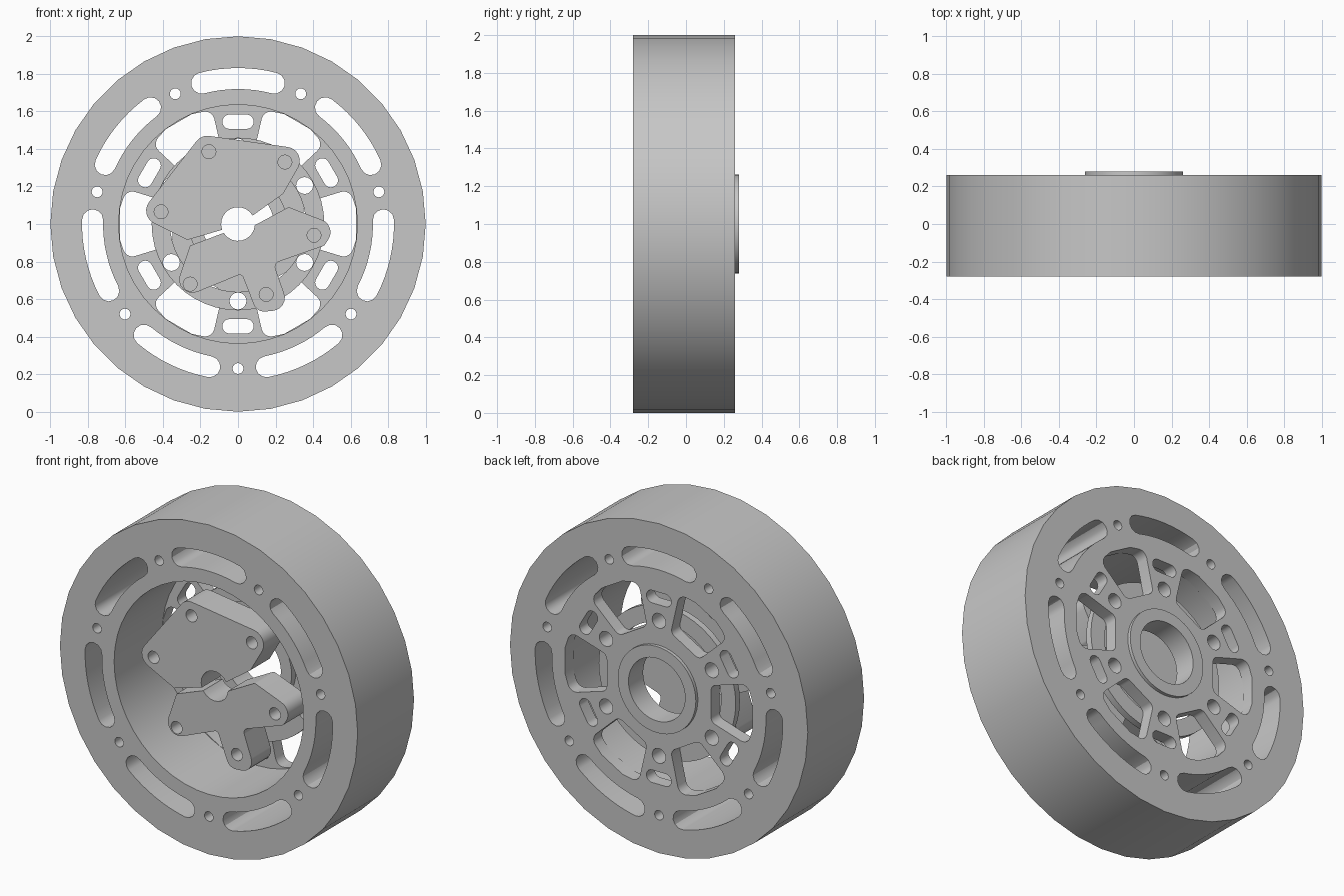
import bpy, bmesh, math
from mathutils import Vector

if "Cube" in bpy.data.objects:
    bpy.data.objects.remove(bpy.data.objects["Cube"])

gray = bpy.data.materials.new("plain_gray")
gray.diffuse_color = (0.57, 0.57, 0.57, 1)
gray.use_nodes = True
gray.node_tree.nodes["Principled BSDF"].inputs["Base Color"].default_value = gray.diffuse_color


def polar(r, deg):
    a = math.radians(deg)
    return Vector((r * math.cos(a), r * math.sin(a)))


def circle(r, n=48, c=(0, 0)):
    return [Vector(c) + polar(r, 90 + 360 * i / n) for i in range(n)]


def turn(loop, deg):
    a = math.radians(deg)
    c, s = math.cos(a), math.sin(a)
    return [Vector((p[0] * c - p[1] * s, p[0] * s + p[1] * c)) for p in loop]


def rounded(corners, steps=6):
    """Closed outline from (x, z, fillet radius) corners."""
    out, n = [], len(corners)
    for i, (x, z, r) in enumerate(corners):
        p = Vector((x, z))
        if r == 0:
            out.append(p)
            continue
        a = (Vector(corners[i - 1][:2]) - p).normalized()
        b = (Vector(corners[(i + 1) % n][:2]) - p).normalized()
        half = a.angle(b) / 2
        d = r / math.tan(half)
        centre = p + (a + b).normalized() * (r / math.sin(half))
        u, v = p + a * d - centre, p + b * d - centre
        sweep = u.angle_signed(v)
        for k in range(steps + 1):
            t = -sweep * k / steps
            c, s = math.cos(t), math.sin(t)
            out.append(centre + Vector((u.x * c - u.y * s, u.x * s + u.y * c)))
    return out


def arc_slot(r, half_deg, w, steps=8):
    """Curved slot centred on angle 0, with round ends."""
    out = [polar(r + w, -half_deg + 2 * half_deg * i / steps) for i in range(steps + 1)]
    end = polar(r, half_deg)
    out += [end + polar(w, half_deg + 180 * i / 6) for i in range(1, 6)]
    out += [polar(r - w, half_deg - 2 * half_deg * i / steps) for i in range(steps + 1)]
    end = polar(r, -half_deg)
    out += [end + polar(w, 180 - half_deg + 180 * i / 6) for i in range(1, 6)]
    return out


def plate(name, loops, y0, y1):
    """Solid between y0 and y1 from an outline followed by its holes."""
    cu = bpy.data.curves.new(name, 'CURVE')
    cu.dimensions, cu.fill_mode, cu.extrude = '2D', 'BOTH', (y1 - y0) / 2
    for loop in loops:
        sp = cu.splines.new('POLY')
        sp.points.add(len(loop) - 1)
        for q, p in zip(sp.points, loop):
            q.co = (p[0], p[1], 0, 1)
        sp.use_cyclic_u = True
    tmp = bpy.data.objects.new(name + "_outline", cu)
    bpy.context.collection.objects.link(tmp)
    dg = bpy.context.evaluated_depsgraph_get()
    me = bpy.data.meshes.new_from_object(tmp.evaluated_get(dg))
    bpy.data.objects.remove(tmp)
    bm = bmesh.new()
    bm.from_mesh(me)
    for v in bm.verts:
        x, z, d = v.co
        v.co = (x, (y0 + y1) / 2 - d, z + 1)
    bmesh.ops.remove_doubles(bm, verts=bm.verts, dist=1e-5)
    bmesh.ops.recalc_face_normals(bm, faces=bm.faces)
    bm.to_mesh(me)
    bm.free()
    me.materials.clear()
    me.materials.append(gray)
    ob = bpy.data.objects.new(name, me)
    bpy.context.collection.objects.link(ob)
    bpy.ops.object.select_all(action='DESELECT')
    ob.select_set(True)
    bpy.context.view_layer.objects.active = ob
    bpy.ops.object.shade_smooth_by_angle(angle=math.radians(30))
    return ob


FRONT, BACK = -0.28, 0.26

# Tread band and rim with seven slots and seven bolt holes
plate("tread", [circle(1.0, 36), circle(0.91, 36)], FRONT, BACK)
slot = arc_slot(0.775, 14.5, 0.056)
rim = [circle(0.91, 36), circle(0.636, 48)]
for i in range(7):
    rim.append(turn(slot, 90 + i * 360 / 7))
    rim.append(circle(0.029, 16, polar(0.77, -90 + i * 360 / 7)))
plate("rim", rim, FRONT, BACK)

# Back web with six windows, six small slots and six round holes
window = rounded([(0.35, -0.11, 0.04), (0.595, -0.185, 0.05), (0.63, -0.08, 0),
                  (0.63, 0.08, 0), (0.595, 0.185, 0.05), (0.35, 0.11, 0.04)])
small_slot = rounded([(0.507, -0.083, 0.037), (0.583, -0.083, 0.037),
                      (0.583, 0.083, 0.037), (0.507, 0.083, 0.037)])
web = [circle(0.636, 48), circle(0.262, 48)]
holes = []
for i in range(6):
    web.append(turn(window, 60 * i))
    web.append(turn(small_slot, 30 + 60 * i))
    holes.append(circle(0.045, 20, polar(0.41, 30 + 60 * i)))
plate("web", web + holes, 0.18, BACK)

# Stiffening ring on the web and the hub sleeve
plate("web_ring", [circle(0.46), circle(0.362)] + holes, 0.14, 0.18)
plate("hub_sleeve", [circle(0.262), circle(0.19)], 0.14, 0.28)


# Two clamp blocks facing each other around the shaft hole
def bolt_holes(points):
    return [circle(0.037, 20, p) for p in points]


shaft_top = [(*polar(0.09, a), 0) for a in range(200, 29, -17)]
upper = rounded([(-0.27, -0.085, 0), *shaft_top, (0.24, 0.16, 0.03),
                 (0.375, 0.395, 0.075), (-0.195, 0.475, 0.075),
                 (-0.53, 0.045, 0.075)])
plate("upper_block", [upper] + bolt_holes(
    [(-0.41, 0.065), (-0.155, 0.385), (0.25, 0.33)]), -0.225, -0.04)

shaft_low = [(*polar(0.09, a), 0) for a in range(212, 374, 18)]
lower = rounded([(-0.255, -0.115, 0), *shaft_low, (0.27, 0.09, 0.02),
                 (0.53, -0.01, 0.07), (0.46, -0.115, 0.03), (0.19, -0.21, 0.03),
                 (0.275, -0.455, 0.07), (0.10, -0.47, 0.06), (0.02, -0.265, 0.02),
                 (-0.36, -0.42, 0.07)])
plate("lower_block", [lower] + bolt_holes(
    [(0.405, -0.06), (0.15, -0.375), (-0.255, -0.32)]), -0.225, -0.04)
